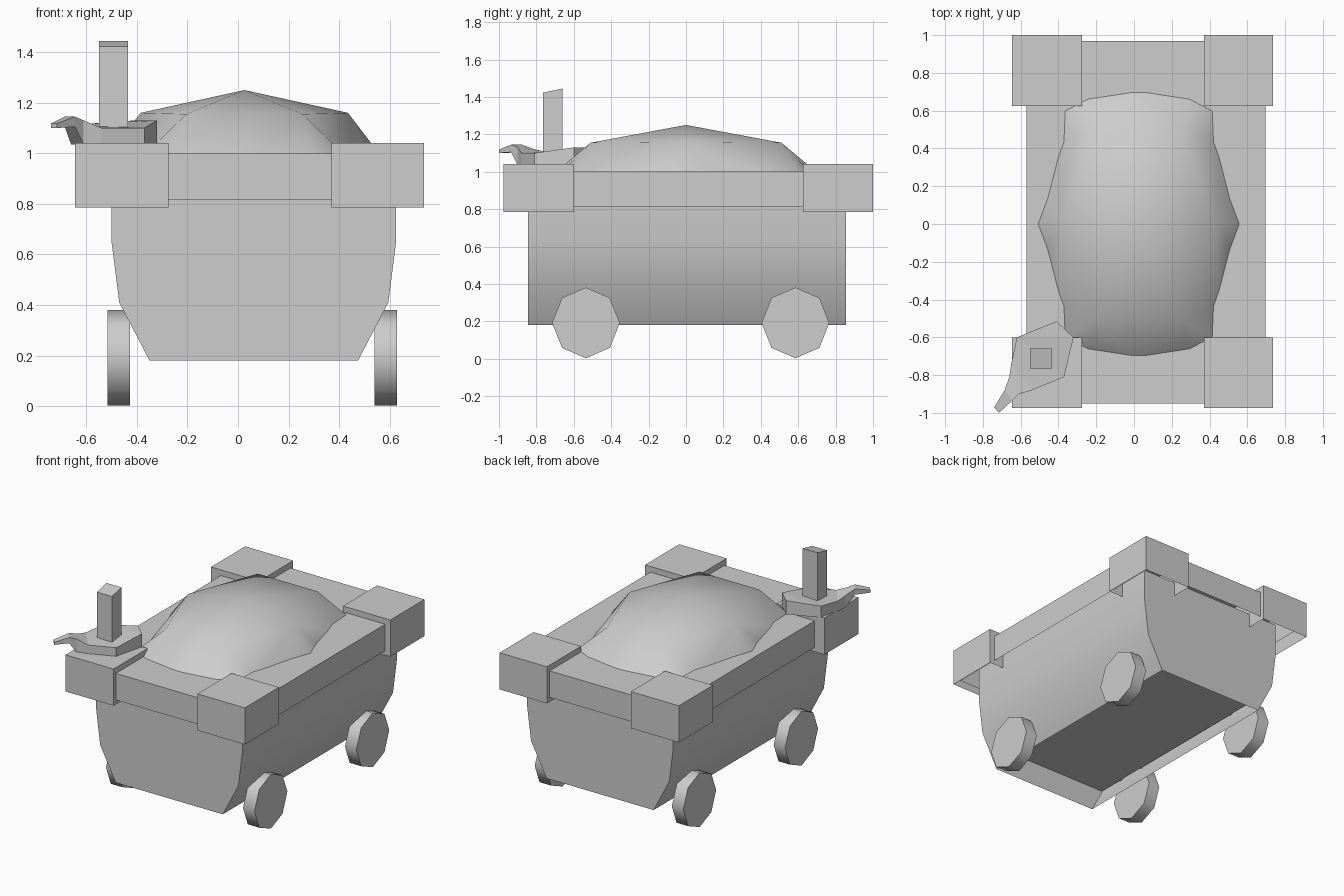
import bpy
import bmesh
from math import radians, sin, cos, pi

default = bpy.data.objects.get("Cube")
if default:
    bpy.data.objects.remove(default, do_unlink=True)

GREY = (0.61, 0.61, 0.61, 1.0)
grey = bpy.data.materials.new("plain grey")
grey.use_nodes = True
grey.diffuse_color = GREY
grey.node_tree.nodes["Principled BSDF"].inputs["Base Color"].default_value = GREY


def make(name, verts, faces, smooth_angle=None):
    """Build a mesh object; smooth below the given angle, flat if none."""
    bm = bmesh.new()
    vs = [bm.verts.new(v) for v in verts]
    for f in faces:
        bm.faces.new([vs[i] for i in f])
    bmesh.ops.recalc_face_normals(bm, faces=bm.faces)
    mesh = bpy.data.meshes.new(name)
    bm.to_mesh(mesh)
    bm.free()
    mesh.materials.append(grey)
    if smooth_angle:
        for p in mesh.polygons:
            p.use_smooth = True
        mesh.set_sharp_from_angle(angle=radians(smooth_angle))
    obj = bpy.data.objects.new(name, mesh)
    bpy.context.scene.collection.objects.link(obj)
    return obj


def prism(name, loop_a, loop_b, smooth_angle=None, open_start=False, open_sides=()):
    """Solid or partly open shell between two matching loops."""
    n = len(loop_a)
    faces = [(i, (i + 1) % n, n + (i + 1) % n, n + i) for i in range(n) if i not in open_sides]
    faces.append(tuple(range(n, 2 * n)))
    if not open_start:
        faces.append(tuple(range(n)))
    return make(name, loop_a + loop_b, faces, smooth_angle)


def lid(name, x, y, z):
    """Box without an underside."""
    loops = [[(x[0], y[0], h), (x[1], y[0], h), (x[1], y[1], h), (x[0], y[1], h)] for h in z]
    return prism(name, *loops, open_start=True)


# Tub: cross-section drawn along y, open above and below
MID = 0.0625
ENDS = (-0.845, 0.855)
half = [(0.412, 0.18), (0.532, 0.41), (0.5625, 0.65), (0.5625, 0.885)]
section = [(MID + x, z) for x, z in half] + [(MID - x, z) for x, z in reversed(half)]
prism("tub", *[[(x, y, z) for x, z in section] for y in ENDS], 30, open_sides=(3, 7))

# Floor set up inside the tub, facing down
floor = make("tub_floor", [(MID + s * 0.493, y, 0.345) for y in (-0.842, 0.852) for s in (-1, 1)],
             [(0, 2, 3, 1)])
if floor.data.polygons[0].normal.z > 0:
    floor.data.flip_normals()

# Rim and corner blocks
lid("rim", (-0.57, 0.695), (-0.95, 0.97), (0.815, 1.0))
for side, x in (("right", (-0.645, -0.275)), ("left", (0.37, 0.735))):
    for end, y in (("front", (-0.975, -0.6)), ("back", (0.625, 1.0))):
        lid(f"{end}_{side}_corner_block", x, y, (0.785, 1.04))

# Wheels: eight-sided discs
for side, xs in (("right", (-0.515, -0.427)), ("left", (0.54, 0.628))):
    for end, cy in (("front", -0.535), ("back", 0.585)):
        ring = [(cy + 0.181 * cos(i * pi / 4), 0.192 + 0.189 * sin(i * pi / 4)) for i in range(8)]
        prism(f"{end}_{side}_wheel", *[[(x, y, z) for y, z in ring] for x in xs], 50)

# Domed load: one quadrant mirrored both ways, welded on the seams
quadrant = [(0, 0, 1.25), (0.41, 0, 1.16), (0.23, 0.51, 1.155), (0, 0.51, 1.155),
            (0.555, 0, 0.97), (0.495, 0.16, 0.97), (0.428, 0.42, 0.97),
            (0.42, 0.615, 0.97), (0.276, 0.69, 0.97), (0, 0.732, 0.97)]
patches = [(0, 1, 2), (0, 2, 3), (1, 4, 5), (1, 5, 6), (1, 6, 2),
           (2, 6, 7), (2, 7, 8), (2, 8, 9), (2, 9, 3)]
points, index, faces = [], {}, []
for sx in (1, -1):
    for sy in (1, -1):
        for patch in patches:
            face = []
            for i in patch:
                x, y, z = quadrant[i]
                key = (0.025 + sx * x, sy * y, z)
                if key not in index:
                    index[key] = len(points)
                    points.append(key)
                face.append(index[key])
            faces.append(face)
dome = make("domed_load", points, faces, 180)
# The load is open underneath, so make sure its faces look outward
if sum(p.normal.z for p in dome.data.polygons) < 0:
    dome.data.flip_normals()

# Spouted plate on the front right block: x, y, top z, bottom z
outline = [(-0.62, -0.6, 1.115, 1.035), (-0.65, -0.74, 1.105, 1.035),
           (-0.66, -0.81, 1.12, 1.035), (-0.685, -0.88, 1.145, 1.105),
           (-0.74, -0.97, 1.118, 1.1), (-0.715, -1.0, 1.118, 1.1),
           (-0.645, -0.935, 1.145, 1.105), (-0.61, -0.9, 1.13, 1.035),
           (-0.54, -0.88, 1.1, 1.035), (-0.37, -0.81, 1.1, 1.035),
           (-0.32, -0.6, 1.13, 1.035), (-0.41, -0.515, 1.13, 1.035)]
n = len(outline)
cells = [(0, 1, 8), (0, 8, 9), (0, 9, 10), (0, 10, 11), (1, 2, 7, 8), (2, 3, 6, 7), (3, 4, 5, 6)]
walls = [(i, (i + 1) % n, n + (i + 1) % n, n + i) for i in range(n)]
make("spouted_plate",
     [(x, y, t) for x, y, t, b in outline] + [(x, y, b) for x, y, t, b in outline],
     cells + [tuple(n + i for i in c) for c in cells] + walls)

# Square post with a slanted top
post = lid("post", (-0.55, -0.435), (-0.765, -0.66), (1.05, 1.445))
for v in post.data.vertices:
    if v.co.z > 1.4 and v.co.y < -0.7:
        v.co.z = 1.422
